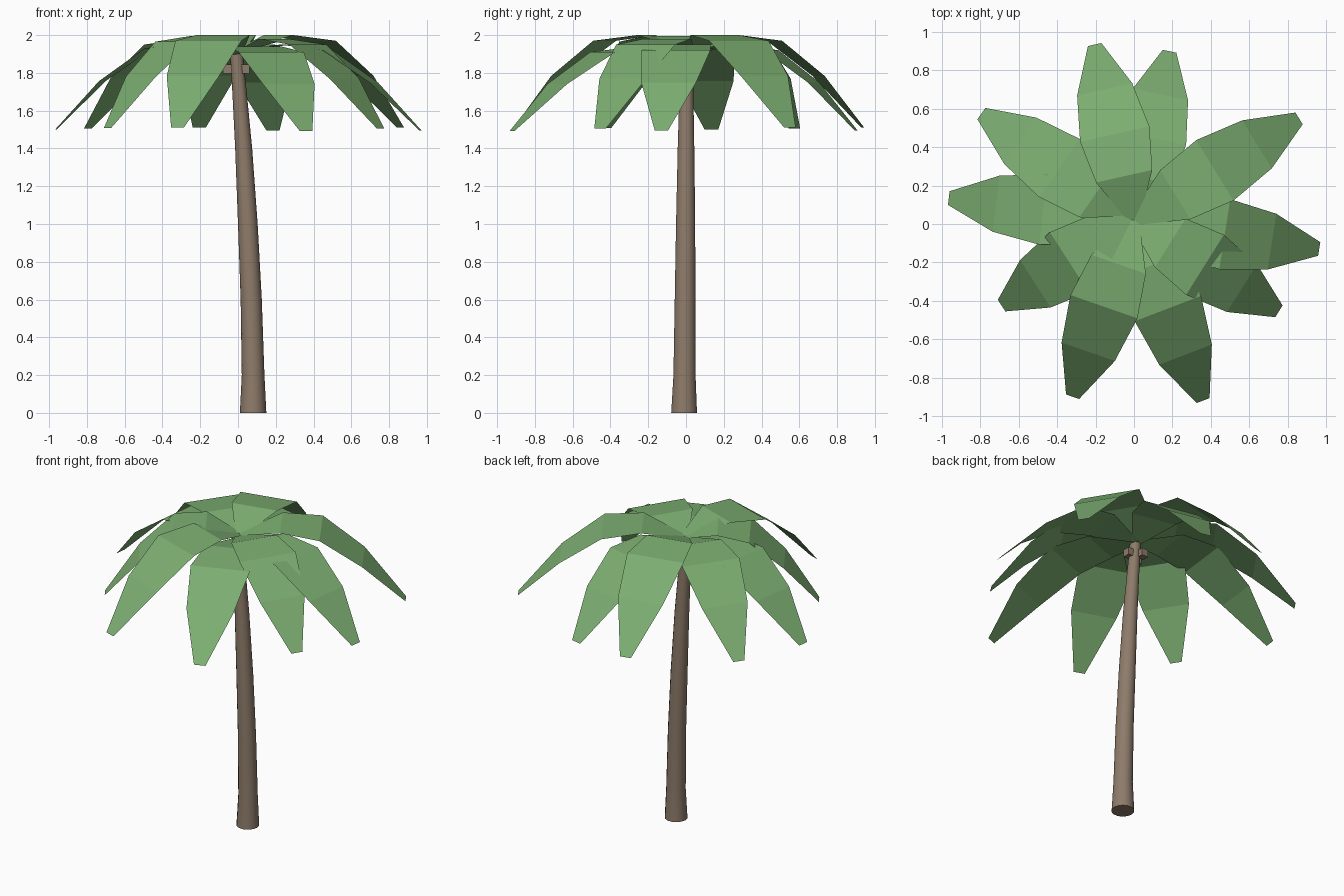
import bpy, bmesh
from math import cos, sin, pi
from mathutils import Vector, Matrix

cube = bpy.data.objects.get("Cube")
if cube:
    bpy.data.objects.remove(cube, do_unlink=True)


def material(name, rgb):
    m = bpy.data.materials.new(name)
    m.use_nodes = True
    m.diffuse_color = (*rgb, 1)
    m.node_tree.nodes["Principled BSDF"].inputs["Base Color"].default_value = (*rgb, 1)
    return m


bark = material("bark brown", (0.27, 0.2, 0.145))
green = material("leaf green", (0.2, 0.42, 0.165))


def finish(bm, name, mat):
    mesh = bpy.data.meshes.new(name)
    bm.to_mesh(mesh)
    bm.free()
    mesh.materials.append(mat)
    obj = bpy.data.objects.new(name, mesh)
    bpy.context.collection.objects.link(obj)
    return obj


# Trunk: rings swept up a gentle bend, (x, y, z, radius)
sections = [(0.08, -0.01, 0, 0.07), (0.08, -0.008, 0.2, 0.06),
            (0.07, -0.005, 0.6, 0.056), (0.052, -0.002, 1.0, 0.052),
            (0.03, 0, 1.4, 0.045), (0.008, 0.002, 1.7, 0.038),
            (-0.008, 0.003, 1.9, 0.034)]
sides = 14
bm = bmesh.new()
rings = []
for x, y, z, r in sections:
    rings.append([bm.verts.new((x + r * cos(2 * pi * i / sides),
                                y + r * sin(2 * pi * i / sides), z))
                  for i in range(sides)])
for a, b in zip(rings, rings[1:]):
    for i in range(sides):
        j = (i + 1) % sides
        bm.faces.new((a[i], a[j], b[j], b[i]))
bm.faces.new(rings[0][::-1])
bm.faces.new(rings[-1])
trunk = finish(bm, "trunk", bark)
bpy.context.view_layer.objects.active = trunk
trunk.select_set(True)
bpy.ops.object.shade_smooth_by_angle(angle=0.6)

# Coconuts: small blocks around the trunk top
for n, (x, y) in enumerate([(-0.055, -0.045), (-0.03, 0.045), (0.038, 0)]):
    bm = bmesh.new()
    bmesh.ops.create_cube(bm, size=0.048, matrix=Matrix.Translation((x, y, 1.82)))
    finish(bm, f"coconut_{n + 1}", bark)

# Leaves: folded strips, (fraction of length, height, half width, share of lift)
profile = [(0, 1.91, 0.03, 0.5), (0.25, 1.98, 0.15, 1), (0.49, 1.95, 0.185, 1),
           (0.745, 1.77, 0.147, 0.7), (1, 1.505, 0.036, 0.3)]
# Tip x, tip y, lift
leaves = [(-0.205, 0.935, 0.02), (0.185, 0.9, -0.03), (0.86, 0.55, 0.02),
          (0.965, -0.13, -0.03), (0.755, -0.455, 0), (0.36, -0.92, -0.04),
          (-0.32, -0.9, 0.02), (-0.69, -0.425, 0.015), (-0.965, 0.135, -0.02),
          (-0.795, 0.575, 0)]
hub = Vector((0, 0.02, 0))
for n, (x, y, lift) in enumerate(leaves):
    axis = Vector((x, y, 0)) - hub
    side = Vector((-axis.y, axis.x, 0)).normalized()
    bm = bmesh.new()
    pairs = []
    for f, z, w, share in profile:
        mid = hub + axis * f + Vector((0, 0, z + lift * share))
        pairs.append((bm.verts.new(mid - side * w), bm.verts.new(mid + side * w)))
    for a, b in zip(pairs, pairs[1:]):
        bm.faces.new((a[0], b[0], b[1], a[1]))
    finish(bm, f"leaf_{n + 1}", green)
